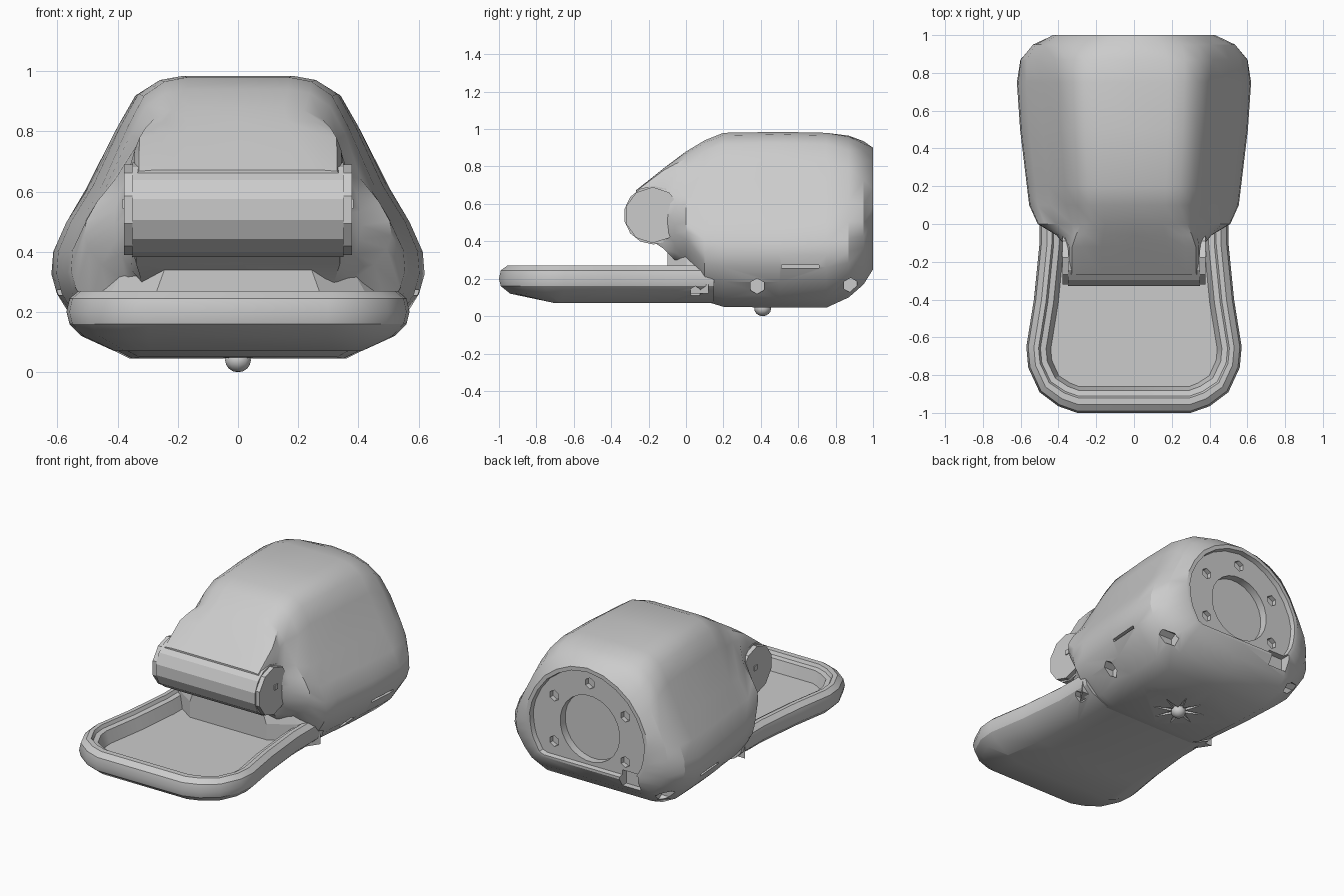
import bpy, bmesh, math
from mathutils import Vector

if "Cube" in bpy.data.objects:
    bpy.data.objects.remove(bpy.data.objects["Cube"])

def loft(name, rings):
    """Skin a list of equal-length closed rings and cap both ends."""
    bm = bmesh.new()
    vs = [[bm.verts.new(p) for p in r] for r in rings]
    n = len(rings[0])
    for a, b in zip(vs, vs[1:]):
        for i in range(n):
            j = (i + 1) % n
            bm.faces.new((a[i], a[j], b[j], b[i]))
    bm.faces.new(vs[0])
    bm.faces.new(vs[-1])
    bmesh.ops.recalc_face_normals(bm, faces=bm.faces)
    me = bpy.data.meshes.new(name)
    bm.to_mesh(me)
    bm.free()
    ob = bpy.data.objects.new(name, me)
    bpy.context.collection.objects.link(ob)
    return ob

def rod(name, axis, start, end, c, r, sides):
    """Prism along x or y; c is the centre in the other two axes."""
    rings = []
    for t in (start, end):
        ring = []
        for i in range(sides):
            a = 2 * math.pi * (i + 0.5) / sides
            p, q = c[0] + r * math.cos(a), c[1] + r * math.sin(a)
            ring.append((t, p, q) if axis == 'x' else (p, t, q))
        rings.append(ring)
    return loft(name, rings)

def box(name, x, y, z):
    return loft(name, [[(x[0], y[0], k), (x[1], y[0], k), (x[1], y[1], k), (x[0], y[1], k)] for k in z])

def cut(ob, cutters):
    for c in cutters:
        m = ob.modifiers.new('cut', 'BOOLEAN')
        m.operation, m.solver, m.object = 'DIFFERENCE', 'EXACT', c
        bpy.context.view_layer.objects.active = ob
        bpy.ops.object.modifier_apply(modifier=m.name)
        bpy.data.objects.remove(c)

def smooth(ob, deg=30):
    bpy.ops.object.select_all(action='DESELECT')
    ob.select_set(True)
    bpy.context.view_layer.objects.active = ob
    bpy.ops.object.shade_smooth_by_angle(angle=math.radians(deg))

# Half cross-sections (width, height fractions): belly, snout, round back
BELLY = [(0, 1), (.3, 1), (.43, .985), (.55, .935), (.645, .825), (.8, .61), (.92, .485),
         (.99, .38), (1, .3), (.97, .23), (.89, .145), (.73, .05), (.58, 0), (0, 0)]
SNOUT = [(0, 1), (.5, 1), (.8, 1), (.95, .98), (.99, .88), (1, .7), (1, .6),
         (1, .5), (1, .4), (1, .3), (1, .2), (1, .1), (.98, 0), (0, 0)]
ROUND = [(0, 1), (.27, .97), (.5, .9), (.7, .8), (.86, .66), (.96, .52), (1, .4),
         (.99, .3), (.97, .22), (.94, .15), (.88, .08), (.83, .02), (.75, 0), (0, 0)]

def section(y, w, zb, zt, other=BELLY, mix=0):
    half = []
    for a, b in zip(BELLY, other):
        u, v = Vector(a).lerp(Vector(b), mix)
        half.append((u * w, y, zb + v * (zt - zb)))
    return half + [(-x, yy, z) for x, yy, z in half[-2:0:-1]]

# Main housing, from recessed back plate to snout
body = loft('housing', [
    section(.97, .4, .27, .87, ROUND, 1),
    section(1, .405, .265, .875, ROUND, 1),
    section(1, .43, .25, .9, ROUND, 1),
    section(.95, .54, .17, .935, ROUND, .55),
    section(.87, .605, .10, .965, ROUND, .2),
    section(.75, .62, .045, .98),
    section(.5, .603, .045, .985),
    section(.2, .567, .05, .98),
    section(.1, .555, .08, .94),
    section(0, .51, .27, .88),
    section(-.06, .41, .3, .835, SNOUT, .5),
    section(-.12, .36, .36, .79, SNOUT, .9),
    section(-.268, .347, .46, .672, SNOUT, 1)])

# Back plate opening, bolt holes, notch, side ports, slots and star in the base
cutters = [rod('opening', 'y', .92, 1.1, (0, .5), .21, 24)]
for deg in (-30, 30, 90, 150, 210):
    a = math.radians(deg)
    cutters.append(rod('bolt_hole', 'y', .94, 1.1, (.29 * math.cos(a), .5 + .29 * math.sin(a)), .035, 6))
cutters.append(box('notch', (-.36, -.23), (.93, 1.1), (.2, .3)))
for s in (-1, 1):
    cutters.append(rod('port', 'x', s * .45, s * .8, (.38, .16), .042, 6))
    cutters.append(rod('port', 'x', s * .42, s * .8, (.88, .165), .04, 6))
    cutters.append(box('slot', sorted((s * .56, s * .8)), (.51, .71), (.257, .273)))
star = [(math.sin(i * math.pi / 8) * (.04, .16)[i % 2], .41 + math.cos(i * math.pi / 8) * (.04, .16)[i % 2])
        for i in range(16)]
cutters.append(loft('star', [[(x, y, z) for x, y in star] for z in (0, .06)]))
cut(body, cutters)
smooth(body)

# Tray: one half outline, inset level by level
OUT = [(.5, .15), (.5, -.1), (.53, -.4), (.57, -.65), (.56, -.76), (.5, -.89), (.4, -.965), (.3, -1)]

def tray_ring(ix, iy, z, back):
    full = OUT + [(-x, y) for x, y in reversed(OUT)]
    ring = []
    for i, (x, y) in enumerate(full):
        a, b = Vector(full[max(i - 1, 0)]), Vector(full[min(i + 1, len(full) - 1)])
        t = (b - a).normalized()
        yy = back if i in (0, len(full) - 1) else y - t.x * iy
        ring.append((x + t.y * ix, yy, z))
    return ring

tray = loft('tray', [tray_ring(*k) for k in (
    (.16, .3, .07, .15), (.05, .06, .12, .15), (.01, .01, .16, .15), (0, 0, .2, .15),
    (.01, .01, .245, .15), (.04, .045, .27, .15), (.065, .08, .27, .1), (.075, .09, .25, .09),
    (.105, .12, .245, .06), (.13, .14, .17, .04))])
cut(tray, [rod('tray_port', 'x', s * .43, s * .7, (.05, .13), .03, 6) for s in (-1, 1)])
smooth(tray)

# Throat wall below the snout
plan = [(-.5, .12), (-.42, 0), (-.27, -.1), (.27, -.1), (.42, 0), (.5, .12)]
loft('throat', [[(x * k, y, z) for x, y in plan] for z, k in ((.12, 1), (.27, 1), (.42, .8))])

# Front roller with side discs and hub pins
rod('roller', 'x', -.35, .35, (-.175, .54), .157, 14)
for s in (-1, 1):
    rod('roller_disc', 'x', s * .33, s * .378, (-.178, .54), .15, 10)
    rod('hub_pin', 'x', s * .35, s * .384, (-.16, .56), .022, 4)

# Ball foot under the base
bpy.ops.mesh.primitive_uv_sphere_add(segments=10, ring_count=8, radius=1, location=(0, .41, .04))
foot = bpy.context.object
foot.name = 'foot'
foot.scale = (.045, .045, .04)
smooth(foot, 40)
